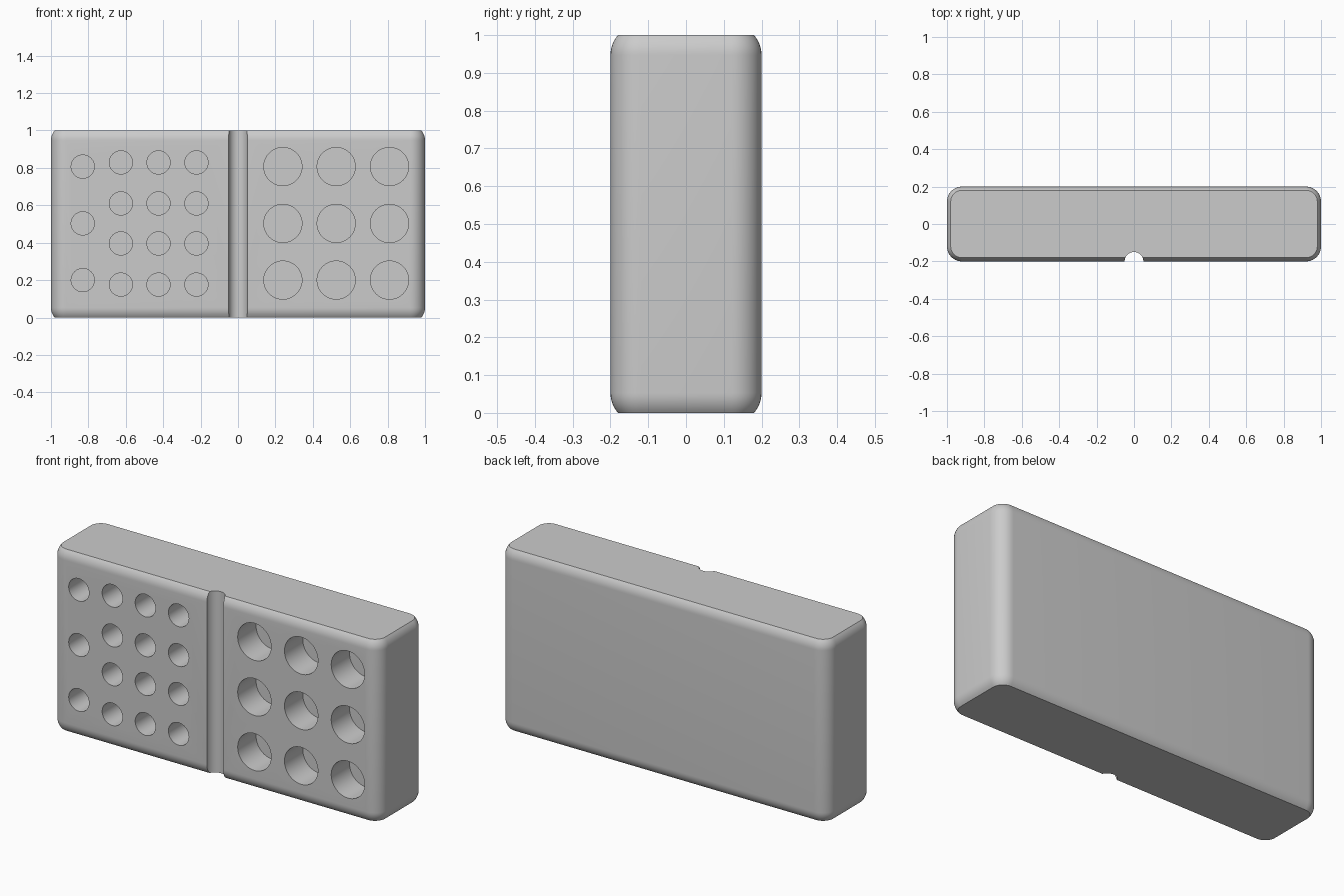
import bpy
import bmesh
from math import sin, cos, pi, asin, acos

cube = bpy.data.objects.get("Cube")
if cube:
    bpy.data.objects.remove(cube, do_unlink=True)

HALF_X, HALF_Y, HEIGHT = 1.0, 0.2, 1.0
FILLET, INSET = 0.08, 0.02
HOLE_DEPTH = 0.16

grey = bpy.data.materials.new("plain grey")
grey.use_nodes = True
colour = (0.6, 0.6, 0.6, 1)
grey.diffuse_color = colour
grey.node_tree.nodes["Principled BSDF"].inputs["Base Color"].default_value = colour


def make_object(name, bm):
    bmesh.ops.recalc_face_normals(bm, faces=bm.faces)
    mesh = bpy.data.meshes.new(name)
    bm.to_mesh(mesh)
    bm.free()
    mesh.materials.append(grey)
    obj = bpy.data.objects.new(name, mesh)
    bpy.context.collection.objects.link(obj)
    return obj


def rounded_ring(bm, z, inset, steps=10):
    """Horizontal rounded rectangle; its corners shrink with the inset."""
    radius = FILLET - inset
    verts = []
    for quarter, (sx, sy) in enumerate([(1, 1), (-1, 1), (-1, -1), (1, -1)]):
        for i in range(steps + 1):
            a = (quarter + i / steps) * pi / 2
            verts.append(bm.verts.new((sx * (HALF_X - FILLET) + radius * cos(a),
                                       sy * (HALF_Y - FILLET) + radius * sin(a), z)))
    return verts


# Block: round fillets trimmed flat at the top and bottom
tilt = acos(1 - INSET / FILLET)
rise = FILLET * sin(tilt)
levels = [(rise - FILLET * sin(tilt * k / 6), FILLET * (1 - cos(tilt * k / 6)))
          for k in range(6, -1, -1)]
levels += [(HEIGHT - z, inset) for z, inset in reversed(levels)]
bm = bmesh.new()
rings = [rounded_ring(bm, z, inset) for z, inset in levels]
for low, high in zip(rings, rings[1:]):
    for i in range(len(low)):
        j = (i + 1) % len(low)
        bm.faces.new((low[i], low[j], high[j], high[i]))
bm.faces.new(rings[0])
bm.faces.new(rings[-1])
block = make_object("holder_block", bm)


def cylinder(bm, centre, radius, length, along_y):
    made = bmesh.ops.create_cone(bm, cap_ends=True, segments=48, radius1=radius,
                                 radius2=radius, depth=length)["verts"]
    for v in made:
        x, y, z = v.co
        v.co = (x, z, y) if along_y else (x, y, z)
        v.co.x += centre[0]
        v.co.y += centre[1]
        v.co.z += centre[2]


# Cutters: blind holes in the front and a half-round groove between the two fields
bm = bmesh.new()
edge_rows = (0.2, 0.503, 0.807)
fields = [((0.24, 0.525, 0.81), edge_rows, 0.102),
          ((-0.83,), edge_rows, 0.062),
          ((-0.626, -0.425, -0.222), (0.176, 0.396, 0.61, 0.829), 0.062)]
for columns, rows, radius in fields:
    for x in columns:
        for z in rows:
            cylinder(bm, (x, -HALF_Y, z), radius, 2 * HOLE_DEPTH, True)
cylinder(bm, (0, -HALF_Y, HEIGHT / 2), 0.05, HEIGHT + 0.2, False)
cutter = make_object("hole_and_groove_cutter", bm)
cutter.hide_render = True

cut = block.modifiers.new("holes and groove", "BOOLEAN")
cut.operation = "DIFFERENCE"
cut.solver = "EXACT"
cut.object = cutter
bpy.ops.object.select_all(action="DESELECT")
block.select_set(True)
bpy.context.view_layer.objects.active = block
bpy.ops.object.modifier_apply(modifier=cut.name)
bpy.data.objects.remove(cutter, do_unlink=True)
bpy.ops.object.shade_smooth_by_angle(angle=pi / 6)
